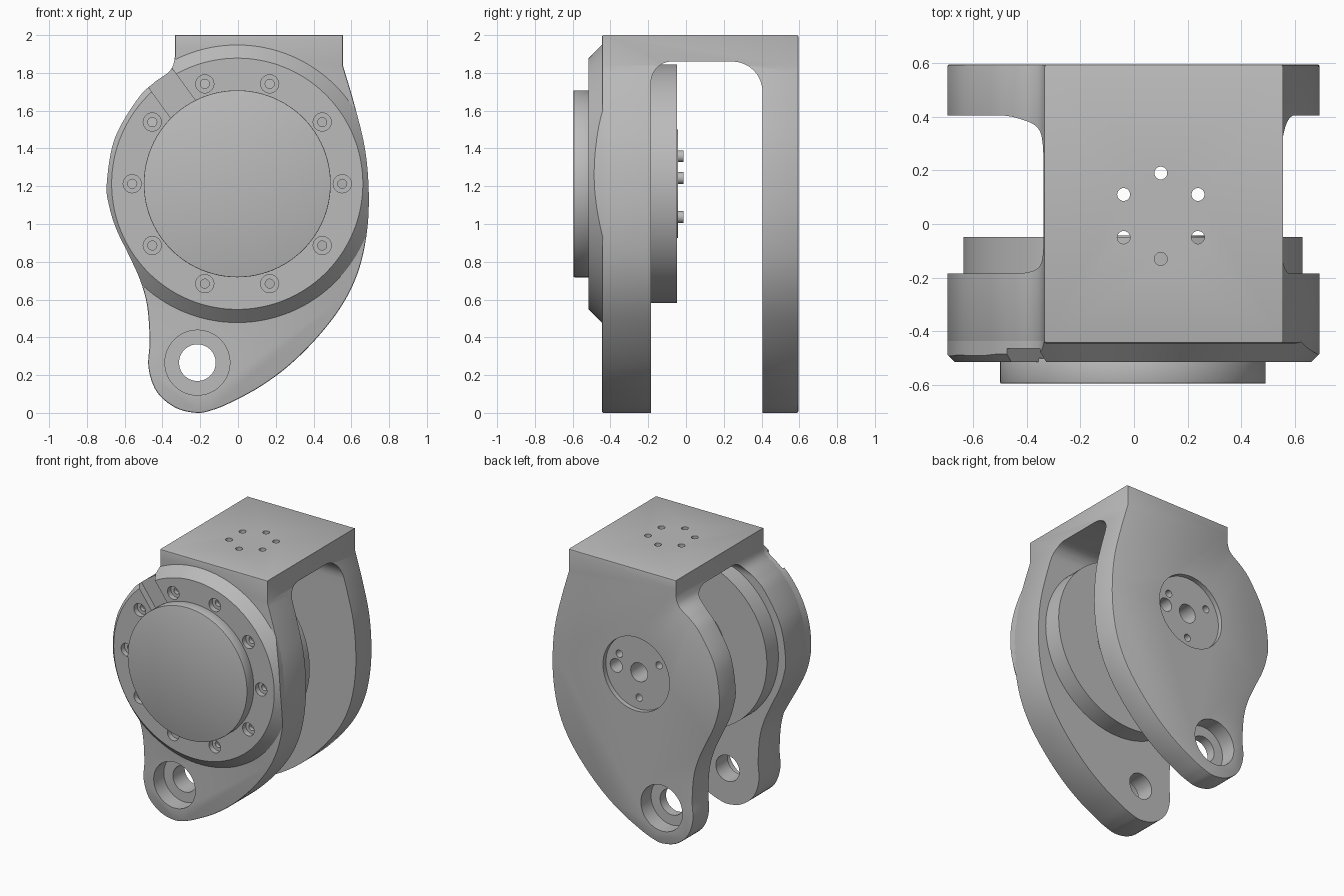
import bpy, bmesh, math
from mathutils import Matrix, Vector

if "Cube" in bpy.data.objects:
    bpy.data.objects.remove(bpy.data.objects["Cube"])

CX, CZ = -0.004, 1.213          # motor axis
LUG = (-0.215, 0.266)           # lower pivot hole

grey = bpy.data.materials.new("light_grey")
grey.diffuse_color = (0.5, 0.5, 0.5, 1)
grey.use_nodes = True
grey.node_tree.nodes["Principled BSDF"].inputs["Base Color"].default_value = grey.diffuse_color


def to_object(name, bm):
    bmesh.ops.recalc_face_normals(bm, faces=bm.faces[:])
    me = bpy.data.meshes.new(name)
    bm.to_mesh(me)
    bm.free()
    me.materials.append(grey)
    ob = bpy.data.objects.new(name, me)
    bpy.context.collection.objects.link(ob)
    return ob


def cyl_y(name, x, z, y0, y1, r0, r1=None, seg=96, rim=0):
    """Cylinder or cone along y; r0 at the front end y0, r1 at the back end y1."""
    bm = bmesh.new()
    m = Matrix.Translation((x, (y0 + y1) / 2, z)) @ Matrix.Rotation(math.pi / 2, 4, 'X')
    bmesh.ops.create_cone(bm, cap_ends=True, segments=seg, radius1=r0 if r1 is None else r1,
                          radius2=r0, depth=y1 - y0, matrix=m)
    if rim:
        edges = [e for e in bm.edges if abs(e.verts[0].co.y - e.verts[1].co.y) < 1e-5]
        bmesh.ops.bevel(bm, geom=edges, offset=rim, segments=2, profile=0.5, affect='EDGES')
    return to_object(name, bm)


def prism(name, pts, axis, a, b, rim=0):
    """Extrude a 2D outline along y (points are x,z) or along x (points are y,z)."""
    bm = bmesh.new()
    put = (lambda p, t: (p[0], t, p[1])) if axis == 'y' else (lambda p, t: (t, p[0], p[1]))
    lo = [bm.verts.new(put(p, a)) for p in pts]
    hi = [bm.verts.new(put(p, b)) for p in pts]
    caps = [bm.faces.new(lo), bm.faces.new(hi[::-1])]
    n = len(pts)
    for i in range(n):
        j = (i + 1) % n
        bm.faces.new((lo[i], hi[i], hi[j], lo[j]))
    bmesh.ops.recalc_face_normals(bm, faces=bm.faces[:])
    if rim:
        edges = list({e for f in caps for e in f.edges})
        bmesh.ops.bevel(bm, geom=edges, offset=rim, segments=2, profile=0.5, affect='EDGES')
    return to_object(name, bm)


def boolean(ob, tool, op='DIFFERENCE'):
    mod = ob.modifiers.new("bool", 'BOOLEAN')
    mod.operation, mod.solver, mod.object = op, 'EXACT', tool
    bpy.context.view_layer.objects.active = ob
    bpy.ops.object.modifier_apply(modifier=mod.name)
    bpy.data.objects.remove(tool)


def spline(pts, sub=6):
    """Smooth open curve through the points."""
    p = [Vector(q) for q in pts]
    p = [2 * p[0] - p[1]] + p + [2 * p[-1] - p[-2]]
    out = []
    for i in range(1, len(p) - 2):
        for k in range(sub):
            t = k / sub
            out.append(0.5 * (2 * p[i] + (p[i + 1] - p[i - 1]) * t
                       + (2 * p[i - 1] - 5 * p[i] + 4 * p[i + 1] - p[i + 2]) * t * t
                       + (3 * p[i] - p[i - 1] - 3 * p[i + 1] + p[i + 2]) * t ** 3))
    return [tuple(v) for v in out] + [tuple(p[-2])]


def arc(cx, cy, r, a0, a1, n=12):
    return [(cx + r * math.cos(math.radians(a0 + (a1 - a0) * i / n)),
             cy + r * math.sin(math.radians(a0 + (a1 - a0) * i / n))) for i in range(n + 1)]


# Side outline shared by both cheeks: right flank, lug, left bulge, top block
outline = spline([(0.555, 1.84), (0.617, 1.63), (0.672, 1.40), (0.692, 1.18), (0.684, 0.97),
                  (0.642, 0.765), (0.56, 0.585), (0.433, 0.414), (0.275, 0.255), (0.116, 0.138),
                  (-0.04, 0.054), (-0.13, 0.017), (-0.215, 0.0), (-0.33, 0.027), (-0.43, 0.112),
                  (-0.474, 0.24), (-0.468, 0.38), (-0.48, 0.56), (-0.517, 0.70), (-0.58, 0.84),
                  (-0.643, 0.97), (-0.681, 1.09), (-0.695, 1.213), (-0.653, 1.452),
                  (-0.533, 1.66), (-0.447, 1.746), (-0.365, 1.806), (-0.338, 1.86), (-0.333, 1.93)])
outline += [(-0.333, 2.0), (0.555, 2.0)]

# Yoke frame: two cheeks joined by the top bridge
frame = prism("yoke_frame", outline, 'y', -0.445, 0.595, rim=0.008)
opening = [(-0.185, -0.2)] + arc(-0.075, 1.75, 0.11, 180, 90) + arc(0.245, 1.70, 0.16, 90, 0) + [(0.405, -0.2)]
boolean(frame, prism("opening_cutter", opening, 'x', -1, 1))

# Pivot holes, counterbored from both outer faces
boolean(frame, cyl_y("c", *LUG, -0.8, 0.8, 0.097, seg=64))
boolean(frame, cyl_y("c", *LUG, -0.8, -0.325, 0.172, seg=64))
boolean(frame, cyl_y("c", *LUG, 0.475, 0.8, 0.172, seg=64))

# Bearing recess and its holes in the rear cheek
boolean(frame, cyl_y("c", CX, CZ, 0.56, 0.8, 0.275))
boolean(frame, cyl_y("c", CX, CZ, 0.3, 0.8, 0.07, seg=48))
for ang, r in ((30, 0.027), (150, 0.027), (270, 0.027), (0, 0.05)):
    a = math.radians(ang)
    boolean(frame, cyl_y("c", CX + 0.19 * math.cos(a), CZ + 0.19 * math.sin(a), 0.3, 0.8, r, seg=32))

# Ring of six mounting holes through the bridge
for i in range(6):
    a = math.radians(30 + 60 * i)
    bm = bmesh.new()
    bmesh.ops.create_cone(bm, cap_ends=True, segments=32, radius1=0.024, radius2=0.024, depth=0.5,
                          matrix=Matrix.Translation((0.1 + 0.16 * math.cos(a), 0.03 + 0.16 * math.sin(a), 1.95)))
    boolean(frame, to_object("c", bm))

# Chamfered front flange, trimmed to the cheek outline
flange = cyl_y("front_flange", CX, CZ, -0.515, -0.43, 0.665, 0.75, seg=128)
boolean(flange, prism("trim", outline, 'y', -0.7, 0), 'INTERSECT')

# Cable slot in the flange
u = Vector((math.cos(math.radians(126)), math.sin(math.radians(126))))
v = Vector((-u.y, u.x)) * 0.08
c = Vector((CX, CZ))
slot = [tuple(c + u * s + v * w) for s, w in ((0.45, -1), (0.9, -1), (0.9, 1), (0.45, 1))]
boolean(flange, prism("c", slot, 'y', -0.7, -0.465))

# Ten counterbored screw holes
for i in range(10):
    a = math.radians(36 * i)
    x, z = CX + 0.556 * math.cos(a), CZ + 0.556 * math.sin(a)
    boolean(flange, cyl_y("c", x, z, -0.6, -0.475, 0.048, seg=32))
    boolean(flange, cyl_y("c", x, z, -0.6, -0.445, 0.024, seg=24))

# Motor: front cap, inner rotor, hub and drive pins
parts = [frame, flange,
         cyl_y("motor_cap", CX, CZ, -0.595, -0.5, 0.495, rim=0.004),
         cyl_y("rotor", CX, CZ, -0.2, -0.048, 0.632, seg=128),
         cyl_y("rotor_hub", CX, CZ, -0.1, -0.043, 0.287)]
for i in range(3):
    a = math.radians(-69.4 + 120 * i)
    parts.append(cyl_y(f"drive_pin_{i + 1}", CX + 0.188 * math.cos(a), CZ + 0.188 * math.sin(a),
                       -0.06, -0.014, 0.031, seg=32))

bpy.ops.object.select_all(action='DESELECT')
for ob in parts:
    ob.select_set(True)
bpy.context.view_layer.objects.active = frame
bpy.ops.object.shade_smooth_by_angle(angle=math.radians(30))
